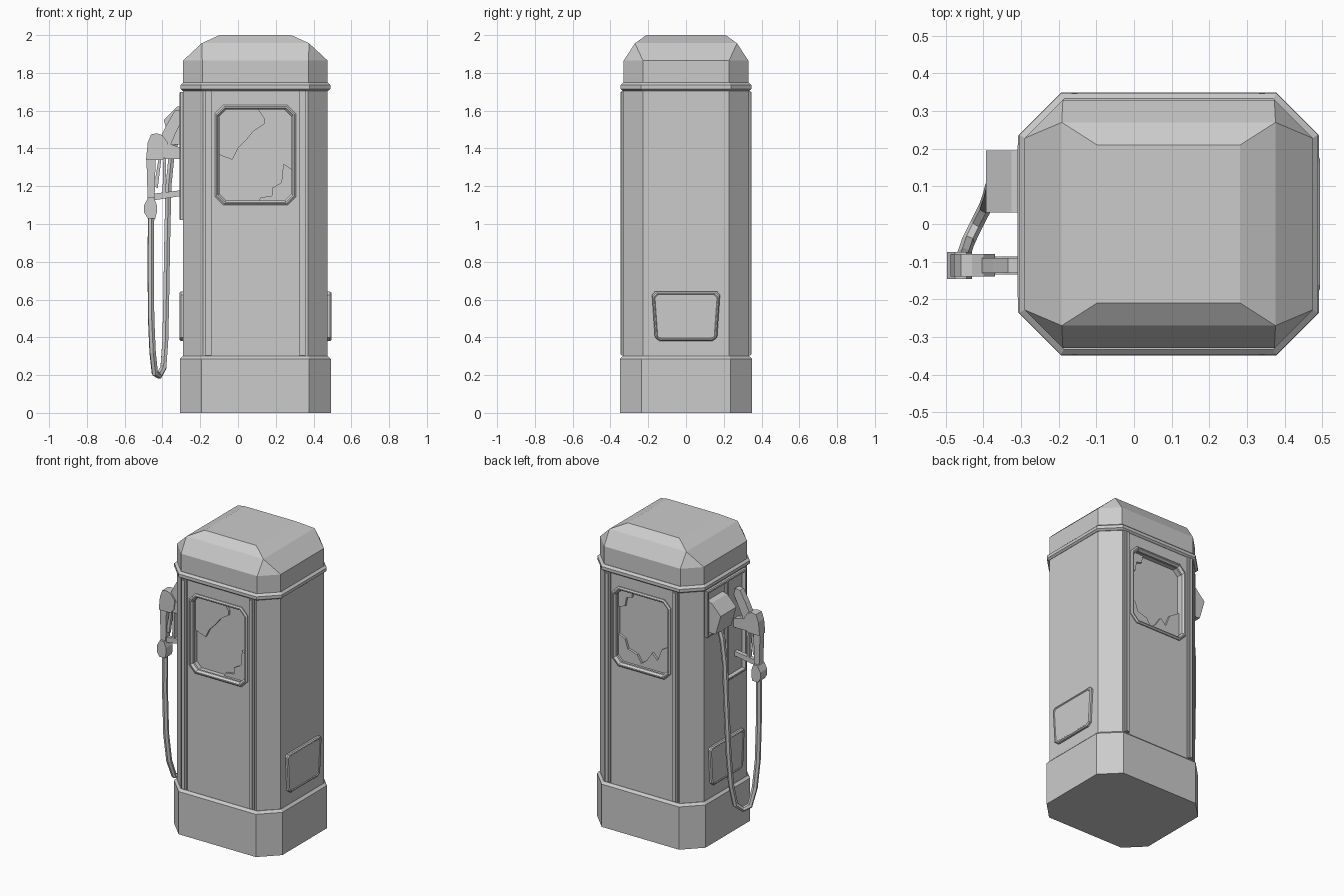
import bpy, bmesh
from mathutils import Vector

if "Cube" in bpy.data.objects:
    bpy.data.objects.remove(bpy.data.objects["Cube"])

CX = 0.092   # centre line of the cabinet

grey = bpy.data.materials.new("plain grey")
grey.use_nodes = True
grey.diffuse_color = (0.6, 0.6, 0.6, 1)
grey.node_tree.nodes["Principled BSDF"].inputs["Base Color"].default_value = (0.6, 0.6, 0.6, 1)


def loft(name, rings, closed=False):
    """Join rings of points into a skin, capped or joined end to end."""
    bm = bmesh.new()
    rows = [[bm.verts.new(p) for p in ring] for ring in rings]
    n = len(rows[0])
    pairs = list(zip(rows, rows[1:])) + ([(rows[-1], rows[0])] if closed else [])
    for a, b in pairs:
        for i in range(n):
            j = (i + 1) % n
            bm.faces.new((a[i], a[j], b[j], b[i]))
    if not closed:
        bm.faces.new(rows[0])
        bm.faces.new(rows[-1])
    bmesh.ops.remove_doubles(bm, verts=bm.verts, dist=0.0005)
    bmesh.ops.recalc_face_normals(bm, faces=bm.faces)
    mesh = bpy.data.meshes.new(name)
    bm.to_mesh(mesh)
    bm.free()
    mesh.materials.append(grey)
    obj = bpy.data.objects.new(name, mesh)
    bpy.context.collection.objects.link(obj)
    return obj


def octagon(hx, hy, c):
    """Rectangle with cut corners, about the origin."""
    return [(-hx + c, -hy), (hx - c, -hy), (hx, -hy + c), (hx, hy - c),
            (hx - c, hy), (-hx + c, hy), (-hx, hy - c), (-hx, -hy + c)]


def level(z, hx, hy, c):
    return [(CX + x, y, z) for x, y in octagon(hx, hy, c)]


def wall_ring(y, hx, hz, c):
    return [(CX + u, y, 1.365 + v) for u, v in octagon(hx, hz, c)]


def slab_y(name, outline, y0, y1):
    return loft(name, [[(x, y, z) for x, z in outline] for y in (y0, y1)])


def box(name, lo, hi):
    outline = [(lo[0], lo[2]), (hi[0], lo[2]), (hi[0], hi[2]), (lo[0], hi[2])]
    return slab_y(name, outline, lo[1], hi[1])


def cut(obj, cutter):
    mod = obj.modifiers.new("cut", "BOOLEAN")
    mod.operation = "DIFFERENCE"
    mod.solver = "EXACT"
    mod.object = cutter
    bpy.context.view_layer.objects.active = obj
    bpy.ops.object.modifier_apply(modifier=mod.name)
    bpy.data.objects.remove(cutter)


# Cabinet: plinth, body, collar and faceted roof
loft("plinth", [level(0, .4, .35, .115), level(.285, .4, .35, .115), level(.3, .385, .335, .105)])
body = loft("body", [level(.29, .383, .333, .105), level(1.72, .383, .333, .105)])
loft("collar", [level(1.705, .385, .335, .105), level(1.715, .397, .347, .11),
                level(1.735, .397, .347, .11), level(1.748, .383, .333, .105)])
loft("roof", [level(1.74, .383, .33, .102), level(1.865, .383, .33, .102),
              level(1.957, .284, .27, 0), level(2.0, .19, .21, 0)])

# Windows with raised frames and broken glass, corner strips, on both faces
front_shards = [
    [(-.11, 1.37), (-.03, 1.34), (.0, 1.4), (.04, 1.44), (.08, 1.49), (.14, 1.53),
     (.14, 1.56), (.1, 1.62), (-.11, 1.62)],
    [(.1, 1.11), (.12, 1.14), (.18, 1.15), (.18, 1.19), (.23, 1.22), (.24, 1.32),
     (.3, 1.28), (.3, 1.11)]]
back_shards = [
    [(.3, 1.62), (.18, 1.62), (.19, 1.56), (.23, 1.55), (.24, 1.49), (.3, 1.47)],
    [(.3, 1.3), (.24, 1.27), (.22, 1.21), (.15, 1.19), (.12, 1.14), (.08, 1.17),
     (.04, 1.23), (0, 1.19), (-.03, 1.27), (-.11, 1.32), (-.11, 1.11), (.3, 1.11)]]
for side, s, shards in (("front", -1, front_shards), ("back", 1, back_shards)):
    cut(body, loft("window_cutter", [wall_ring(s * .285, .195, .245, .035),
                                     wall_ring(s * .4, .195, .245, .035)]))
    loft(side + "_window_frame", [
        wall_ring(s * .32, .215, .265, .045), wall_ring(s * .34, .215, .265, .045),
        wall_ring(s * .347, .207, .257, .042), wall_ring(s * .347, .2, .25, .038),
        wall_ring(s * .333, .19, .24, .035), wall_ring(s * .32, .19, .24, .035)], closed=True)
    for outline in shards:
        slab_y(side + "_glass_shard", outline, s * .28, s * .3)
    for x in (-.158, .34):
        box(side + "_strip", (x - .018, min(s * .32, s * .342), .305),
            (x + .018, max(s * .32, s * .342), 1.705))
        box(side + "_strip_ridge", (x - .008, min(s * .33, s * .348), .31),
            (x + .008, max(s * .33, s * .348), 1.7))

# Trapezoid hatches low on both sides
for side, s in (("left", 1), ("right", -1)):
    def hatch(depth, inset):
        pts = [(-.14 + inset, .38 + inset), (.14 - inset, .38 + inset), (.165 - inset, .37 + .03),
               (.18 - inset, .625 - inset), (.165 - inset, .642 - inset),
               (-.165 + inset, .642 - inset), (-.18 + inset, .625 - inset), (-.165 + inset, .4)]
        return [(CX + s * depth, y, z) for y, z in pts]
    loft(side + "_hatch", [hatch(.37, 0), hatch(.395, 0), hatch(.402, .006),
                           hatch(.402, .012), hatch(.398, .016)])


# Framed bays for the nozzle and the hose outlet
def bay(name, y0, y1, z0, z1):
    def ring(x, i):
        return [(x, y0 + i, z0 + i), (x, y1 - i, z0 + i), (x, y1 - i, z1 - i), (x, y0 + i, z1 - i)]
    loft(name, [ring(-.285, 0), ring(-.305, 0), ring(-.31, .006),
                ring(-.31, .016), ring(-.295, .024), ring(-.285, .024)], closed=True)


bay("nozzle_bay", -.2, .012, 1.02, 1.7)
bay("outlet_bay", -.012, .215, 1.39, 1.7)

# Hose outlet
slab_y("hose_outlet", [(-.28, 1.63), (-.325, 1.62), (-.393, 1.55), (-.355, 1.42), (-.28, 1.42)],
       .03, .195)

# Nozzle: socket, grip, head, spout, guard and trigger
NY = -.11


def nozzle_part(name, outline, half):
    slab_y("nozzle_" + name, outline, NY - half, NY + half)


nozzle_part("socket", [(-.478, 1.03), (-.438, 1.03), (-.43, 1.06), (-.43, 1.1), (-.445, 1.14),
                       (-.475, 1.14), (-.497, 1.1), (-.497, 1.06)], .036)
nozzle_part("grip", [(-.478, 1.12), (-.442, 1.12), (-.436, 1.36), (-.485, 1.36)], .022)
nozzle_part("head", [(-.487, 1.34), (-.4, 1.34), (-.375, 1.37), (-.37, 1.43), (-.4, 1.47),
                     (-.43, 1.48), (-.46, 1.475), (-.478, 1.43)], .03)
nozzle_part("spout", [(-.41, 1.37), (-.36, 1.41), (-.335, 1.47), (-.29, 1.56), (-.3, 1.605),
                      (-.335, 1.6), (-.375, 1.53), (-.41, 1.46)], .02)
nozzle_part("rest", [(-.39, 1.345), (-.29, 1.345), (-.29, 1.4), (-.35, 1.42), (-.39, 1.42)], .024)
nozzle_part("guard_base", [(-.45, 1.125), (-.29, 1.15), (-.29, 1.18), (-.45, 1.16)], .014)
nozzle_part("guard_front", [(-.4, 1.14), (-.385, 1.14), (-.38, 1.36), (-.395, 1.36)], .014)
nozzle_part("trigger", [(-.445, 1.2), (-.425, 1.19), (-.405, 1.35), (-.42, 1.35)], .01)

# Hanging hose
path = [(-.32, .12, 1.47), (-.352, .12, 1.36), (-.368, .115, 1.2), (-.374, .11, .95), (-.38, .095, .6),
        (-.385, .075, .38), (-.395, .045, .24), (-.418, .0, .197), (-.44, -.045, .21),
        (-.452, -.08, .32), (-.46, -.1, .5), (-.462, NY, .8), (-.46, NY, 1.05)]
curve = bpy.data.curves.new("hose", "CURVE")
curve.dimensions = "3D"
curve.bevel_depth = .018
curve.bevel_resolution = 1
curve.use_fill_caps = True
spline = curve.splines.new("POLY")
spline.points.add(len(path) - 1)
for point, co in zip(spline.points, path):
    point.co = (*co, 1)
spline.use_smooth = False
curve.materials.append(grey)
bpy.context.collection.objects.link(bpy.data.objects.new("hose", curve))
